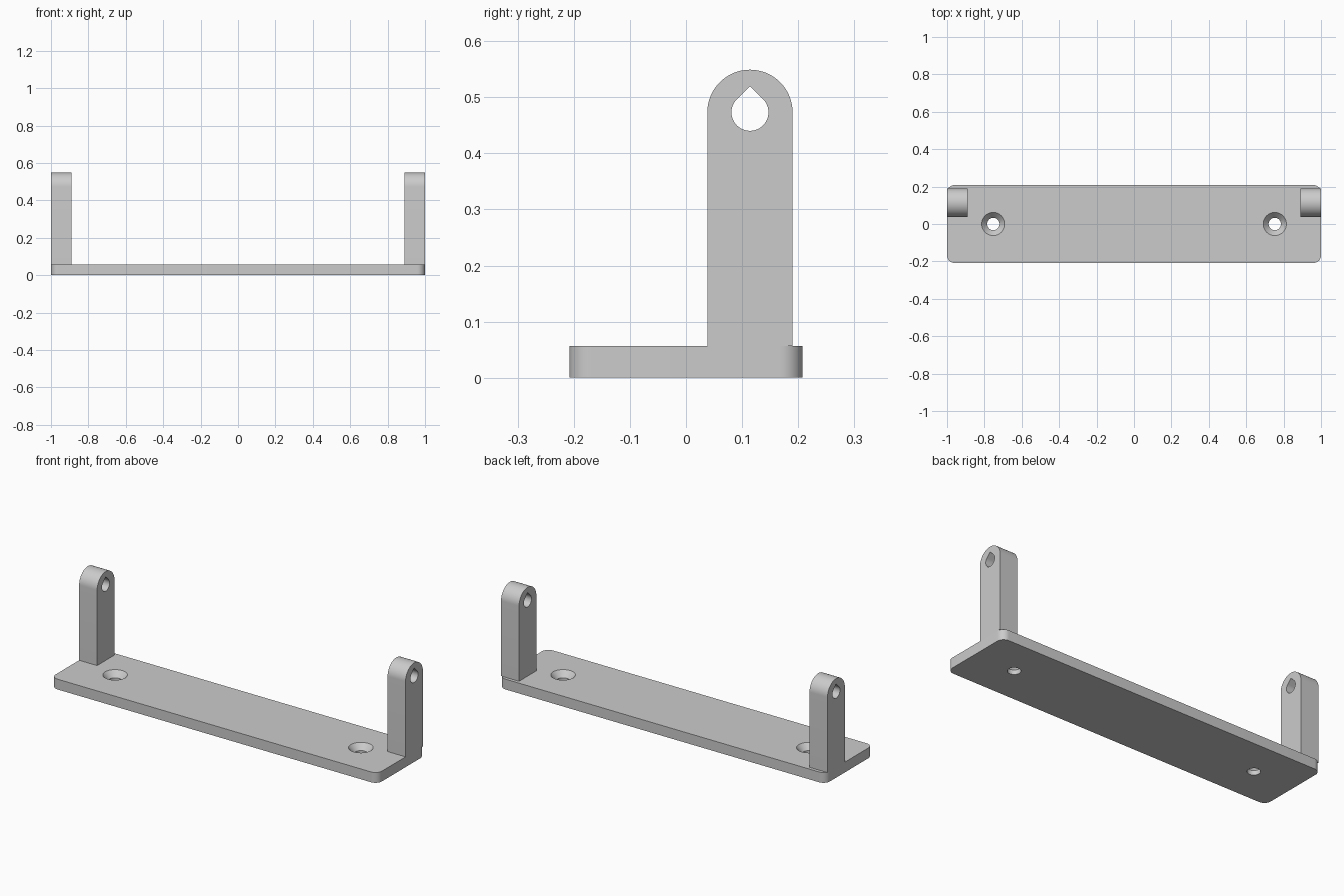
import bpy, bmesh, math
from mathutils import Vector

cube = bpy.data.objects.get("Cube")
if cube:
    bpy.data.objects.remove(cube, do_unlink=True)

HALF_X, HALF_Y, PLATE_H, CORNER = 1.0, 0.208, 0.057, 0.04
ARM_T, ARM_R, ARM_Y, ARM_Z = 0.11, 0.076, 0.114, 0.473
HOLE_R, SCREW_X = 0.033, 0.753

grey = bpy.data.materials.new("plain grey")
grey.use_nodes = True
colour = (0.6, 0.6, 0.6, 1)
grey.diffuse_color = colour
grey.node_tree.nodes["Principled BSDF"].inputs["Base Color"].default_value = colour


def arc(cx, cy, r, start, end, steps):
    """Points along an arc, angles in degrees."""
    angles = [math.radians(start + (end - start) * i / steps) for i in range(steps + 1)]
    return [(cx + r * math.cos(a), cy + r * math.sin(a)) for a in angles]


def prism(name, points, offset):
    """Extrude a closed outline of 3D points along an offset."""
    bm = bmesh.new()
    face = bm.faces.new([bm.verts.new(p) for p in points])
    out = bmesh.ops.extrude_face_region(bm, geom=[face])
    moved = [v for v in out["geom"] if isinstance(v, bmesh.types.BMVert)]
    bmesh.ops.translate(bm, verts=moved, vec=Vector(offset))
    return finish(name, bm)


def finish(name, bm):
    bmesh.ops.recalc_face_normals(bm, faces=bm.faces)
    mesh = bpy.data.meshes.new(name)
    bm.to_mesh(mesh)
    bm.free()
    obj = bpy.data.objects.new(name, mesh)
    bpy.context.collection.objects.link(obj)
    mesh.materials.append(grey)
    return obj


def lathe(name, x, profile, steps=48):
    """Solid of revolution around a vertical axis at x; profile is (radius, z)."""
    bm = bmesh.new()
    rings = [[bm.verts.new((px, py, z)) for px, py in arc(x, 0, r, 0, 360, steps)[:-1]]
             for r, z in profile]
    for low, high in zip(rings, rings[1:]):
        for i in range(steps):
            j = (i + 1) % steps
            bm.faces.new((low[i], low[j], high[j], high[i]))
    bm.faces.new(rings[0])
    bm.faces.new(rings[-1])
    return finish(name, bm)


def select(obj):
    bpy.ops.object.select_all(action="DESELECT")
    obj.select_set(True)
    bpy.context.view_layer.objects.active = obj


def cut(obj, cutter):
    mod = obj.modifiers.new("cut", "BOOLEAN")
    mod.operation, mod.solver, mod.object = "DIFFERENCE", "EXACT", cutter
    select(obj)
    bpy.ops.object.modifier_apply(modifier=mod.name)
    bpy.data.objects.remove(cutter, do_unlink=True)


def smooth(obj):
    select(obj)
    bpy.ops.object.shade_smooth_by_angle(angle=math.radians(30))


# Base plate with rounded corners
outline = []
for quadrant, (sx, sy) in enumerate([(1, 1), (-1, 1), (-1, -1), (1, -1)]):
    outline += arc(sx * (HALF_X - CORNER), sy * (HALF_Y - CORNER), CORNER,
                   quadrant * 90, quadrant * 90 + 90, 12)
plate = prism("base_plate", [(x, y, 0) for x, y in outline], (0, 0, PLATE_H))

# Countersunk screw holes
for side in (-1, 1):
    cut(plate, lathe("screw_hole_cutter", side * SCREW_X,
                     [(HOLE_R, -0.02), (HOLE_R, 0.025), (0.062, PLATE_H), (0.062, 0.08)]))
smooth(plate)

# Upright arms with round tops and teardrop holes
arm_outline = ([(ARM_Y - ARM_R, PLATE_H), (ARM_Y + ARM_R, PLATE_H)]
               + arc(ARM_Y, ARM_Z, ARM_R, 0, 180, 32))
teardrop = arc(ARM_Y, ARM_Z, HOLE_R, 135, 405, 36) + [(ARM_Y, ARM_Z + HOLE_R * math.sqrt(2))]
for name, x in (("right_arm", -HALF_X), ("left_arm", HALF_X - ARM_T)):
    arm = prism(name, [(x, y, z) for y, z in arm_outline], (ARM_T, 0, 0))
    cut(arm, prism("pivot_hole_cutter", [(x - 0.05, y, z) for y, z in teardrop],
                   (ARM_T + 0.1, 0, 0)))
    smooth(arm)
